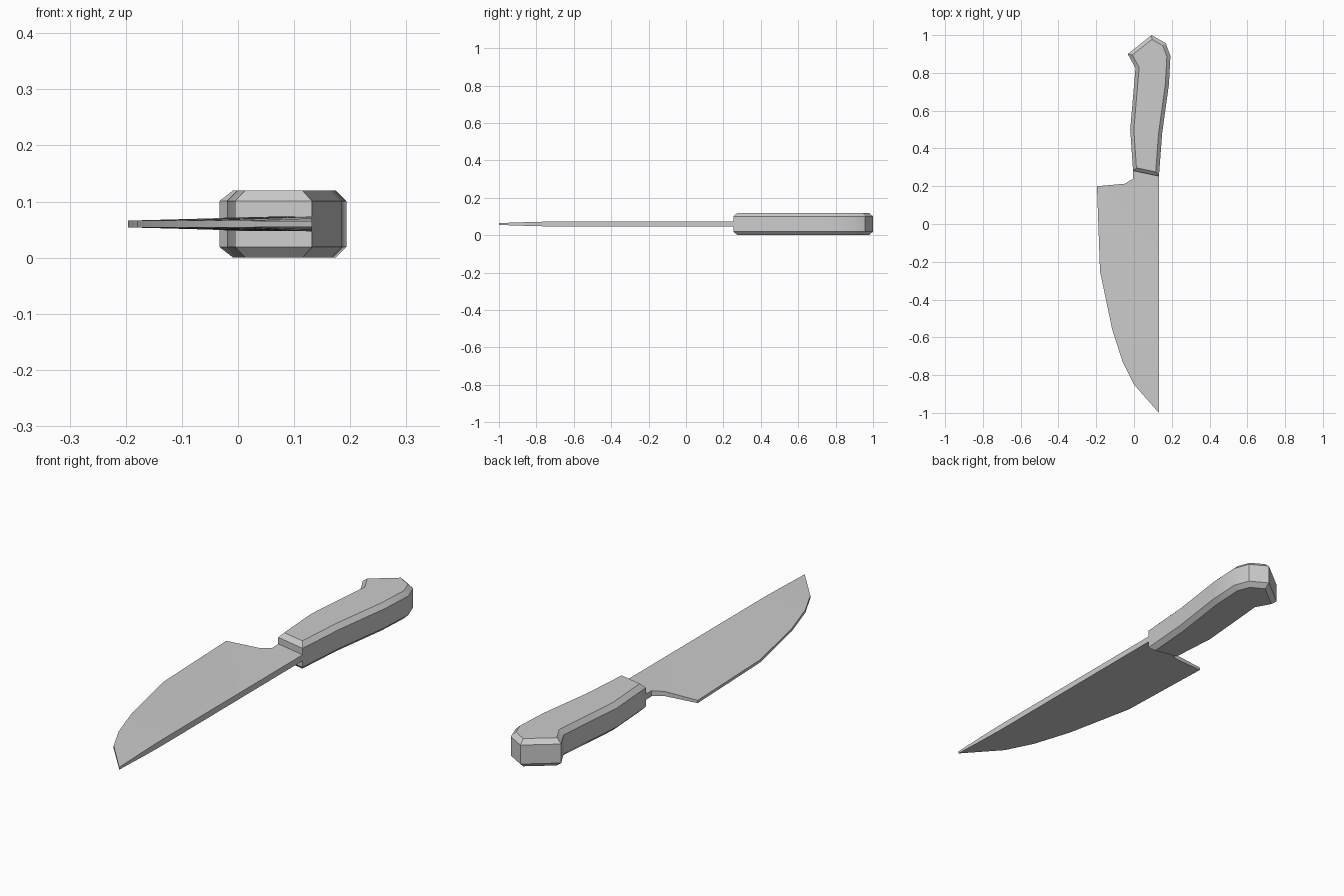
import bpy
import bmesh
import math

cube = bpy.data.objects.get("Cube")
if cube:
    bpy.data.objects.remove(cube, do_unlink=True)

MID = 0.06          # height of the knife's middle plane
SPINE_X = 0.132     # straight back of the blade

grey = bpy.data.materials.new("plain grey")
grey.use_nodes = True
grey.diffuse_color = (0.6, 0.6, 0.6, 1)
grey.node_tree.nodes["Principled BSDF"].inputs["Base Color"].default_value = (0.6, 0.6, 0.6, 1)


def finish(name, bm):
    bmesh.ops.recalc_face_normals(bm, faces=bm.faces)
    mesh = bpy.data.meshes.new(name)
    bm.to_mesh(mesh)
    bm.free()
    mesh.materials.append(grey)
    obj = bpy.data.objects.new(name, mesh)
    bpy.context.collection.objects.link(obj)
    bpy.ops.object.select_all(action="DESELECT")
    obj.select_set(True)
    bpy.context.view_layer.objects.active = obj
    bpy.ops.object.shade_smooth_by_angle(angle=math.radians(25))
    return obj


# Blade: cutting edge as x, y, half thickness; the spine stays straight
edge = [(-0.004, 0.30, 0.013), (-0.004, 0.24, 0.012), (-0.05, 0.213, 0.010),
        (-0.196, 0.20, 0.006), (-0.18, -0.25, 0.006), (-0.115, -0.56, 0.006),
        (-0.06, -0.73, 0.006), (0.0, -0.85, 0.006)]
bm = bmesh.new()
rings = []
for x, y, half in edge:
    back = 0.013 if y > -0.8 else 0.010
    corners = [(x, -half), (x, half), (SPINE_X, back), (SPINE_X, -back)]
    rings.append([bm.verts.new((cx, y, MID + cz)) for cx, cz in corners])
for a, b in zip(rings, rings[1:]):
    for i in range(4):
        j = (i + 1) % 4
        bm.faces.new((a[i], a[j], b[j], b[i]))
bm.faces.new(rings[0])

# Pointed tip closing the blade
low, high = [bm.verts.new((SPINE_X, -1, MID + s * 0.005)) for s in (-1, 1)]
e0, e1, s1, s0 = rings[-1]
for face in ((e0, e1, high, low), (e1, s1, high), (s1, s0, low, high), (s0, e0, low)):
    bm.faces.new(face)
finish("blade", bm)

# Handle: extruded outline with chamfered upper and lower rims
outline = [(-0.005, 0.282), (-0.02, 0.50), (0.008, 0.825), (-0.033, 0.90),
           (0.093, 1.0), (0.168, 0.957), (0.193, 0.89), (0.185, 0.74),
           (0.149, 0.48), (0.132, 0.253)]
bm = bmesh.new()
base = bm.faces.new([bm.verts.new((x, y, 0)) for x, y in outline])
top = bmesh.ops.extrude_face_region(bm, geom=[base], use_keep_orig=True)
bmesh.ops.translate(bm, vec=(0, 0, 2 * MID),
                    verts=[g for g in top["geom"] if isinstance(g, bmesh.types.BMVert)])
bmesh.ops.recalc_face_normals(bm, faces=bm.faces)
rims = [e for e in bm.edges if abs(e.verts[0].co.z - e.verts[1].co.z) < 0.001]
bmesh.ops.bevel(bm, geom=rims, offset=0.019, segments=1, affect="EDGES")
finish("handle", bm)
